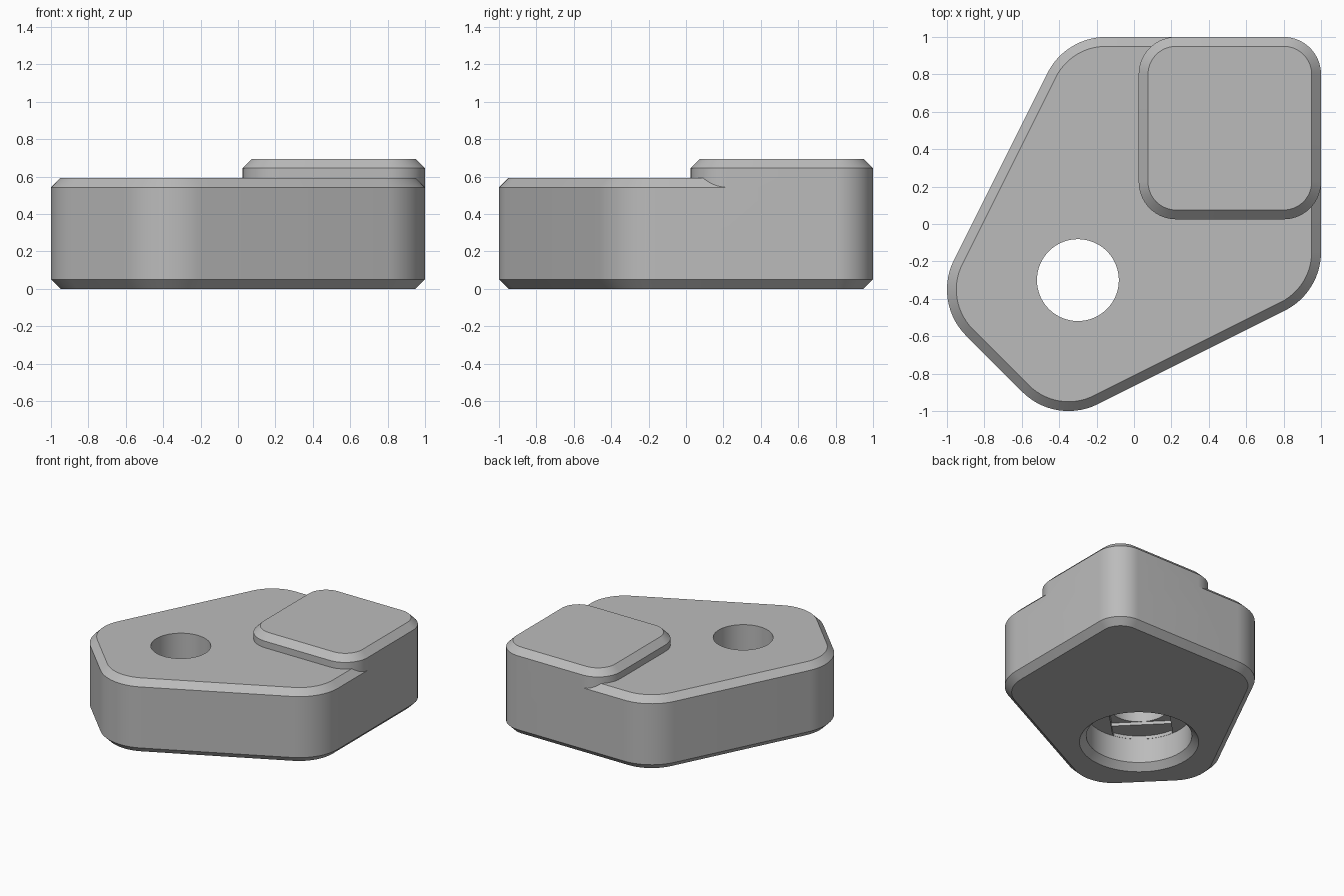
import bpy, bmesh, math
from mathutils import Vector, Matrix

if "Cube" in bpy.data.objects:
    bpy.data.objects.remove(bpy.data.objects["Cube"], do_unlink=True)

grey = bpy.data.materials.new("plain grey")
grey.use_nodes = True
grey.diffuse_color = (0.5, 0.5, 0.5, 1)
grey.node_tree.nodes["Principled BSDF"].inputs["Base Color"].default_value = grey.diffuse_color

CHAMFER = 0.05
TOP, PAD_TOP = 0.592, 0.695
HOLE_RADIUS, BORE_RADIUS = 0.22, 0.386


def rounded_outline(corners, inset=0, steps=14):
    """Outline wrapped around corner circles (x, y, radius), counter-clockwise."""
    n = len(corners)
    normals = []
    for i in range(n):
        a, b = corners[i], corners[(i + 1) % n]
        d = Vector(b[:2]) - Vector(a[:2])
        normals.append(math.atan2(d.y, d.x) - math.acos((a[2] - b[2]) / d.length))
    points = []
    for i, (x, y, r) in enumerate(corners):
        start = normals[i - 1]
        sweep = (normals[i] - start) % math.tau
        for k in range(steps + 1):
            t = start + sweep * k / steps
            points.append((x + (r - inset) * math.cos(t), y + (r - inset) * math.sin(t)))
    return points


def circle(r, segments=64):
    return [(r * math.cos(math.tau * k / segments), r * math.sin(math.tau * k / segments))
            for k in range(segments)]


def loft(name, layers):
    """Closed solid through stacked (outline, z) layers."""
    bm = bmesh.new()
    rings = [[bm.verts.new((x, y, z)) for x, y in outline] for outline, z in layers]
    for low, high in zip(rings, rings[1:]):
        for i in range(len(low)):
            j = (i + 1) % len(low)
            bm.faces.new((low[i], low[j], high[j], high[i]))
    bm.faces.new(rings[0][::-1])
    bm.faces.new(rings[-1])
    mesh = bpy.data.meshes.new(name)
    bm.to_mesh(mesh)
    bm.free()
    mesh.materials.append(grey)
    obj = bpy.data.objects.new(name, mesh)
    bpy.context.collection.objects.link(obj)
    return obj


def combine(target, tool, operation):
    mod = target.modifiers.new(operation.lower(), 'BOOLEAN')
    mod.operation, mod.object, mod.solver = operation, tool, 'EXACT'
    bpy.context.view_layer.objects.active = target
    bpy.ops.object.modifier_apply(modifier=mod.name)
    bpy.data.objects.remove(tool, do_unlink=True)


# Five-sided body, chamfered at both ends
body_corners = [(0.8, 0.8, 0.2), (-0.15, 0.65, 0.35), (-0.65, -0.35, 0.35),
                (-0.35, -0.65, 0.35), (0.65, -0.15, 0.35)]
full, small = rounded_outline(body_corners), rounded_outline(body_corners, CHAMFER)
body = loft("foot_body", [(small, 0), (full, CHAMFER), (full, TOP - CHAMFER), (small, TOP)])

# Raised square pad, flush with the back corner
pad_corners = [(0.8, 0.8, 0.2), (0.225, 0.8, 0.2), (0.225, 0.225, 0.2), (0.8, 0.225, 0.2)]
full, small = rounded_outline(pad_corners), rounded_outline(pad_corners, CHAMFER)
pad = loft("raised_pad", [(full, 0.3), (full, PAD_TOP - CHAMFER), (small, PAD_TOP)])
combine(body, pad, 'UNION')

# Screw hole: chamfered counterbore, two stepped ledges, then the through hole
r, h = BORE_RADIUS, HOLE_RADIUS
slot = [(x, max(-h, min(h, y))) for x, y in circle(r - 0.002)]
square = [(-h, -h), (h, -h), (h, h), (-h, h)]
cutters = [
    loft("counterbore", [(circle(r + 2 * CHAMFER), -CHAMFER), (circle(r), CHAMFER), (circle(r), 0.246)]),
    loft("slot_step", [(slot, 0.2), (slot, 0.272)]),
    loft("square_step", [(square, 0.22), (square, 0.297)]),
    loft("through_hole", [(circle(h - 0.001), 0.23), (circle(h - 0.001), 0.9)]),
]
for cutter in cutters:
    cutter.hide_render = True
    cutter.data.transform(Matrix.Translation((-0.3, -0.3, 0)) @ Matrix.Rotation(math.pi / 4, 4, 'Z'))
    combine(body, cutter, 'DIFFERENCE')

# Smooth the rounded walls, keep the chamfer edges crisp
bpy.ops.object.select_all(action='DESELECT')
body.select_set(True)
bpy.context.view_layer.objects.active = body
bpy.ops.object.shade_smooth_by_angle(angle=math.radians(25))
